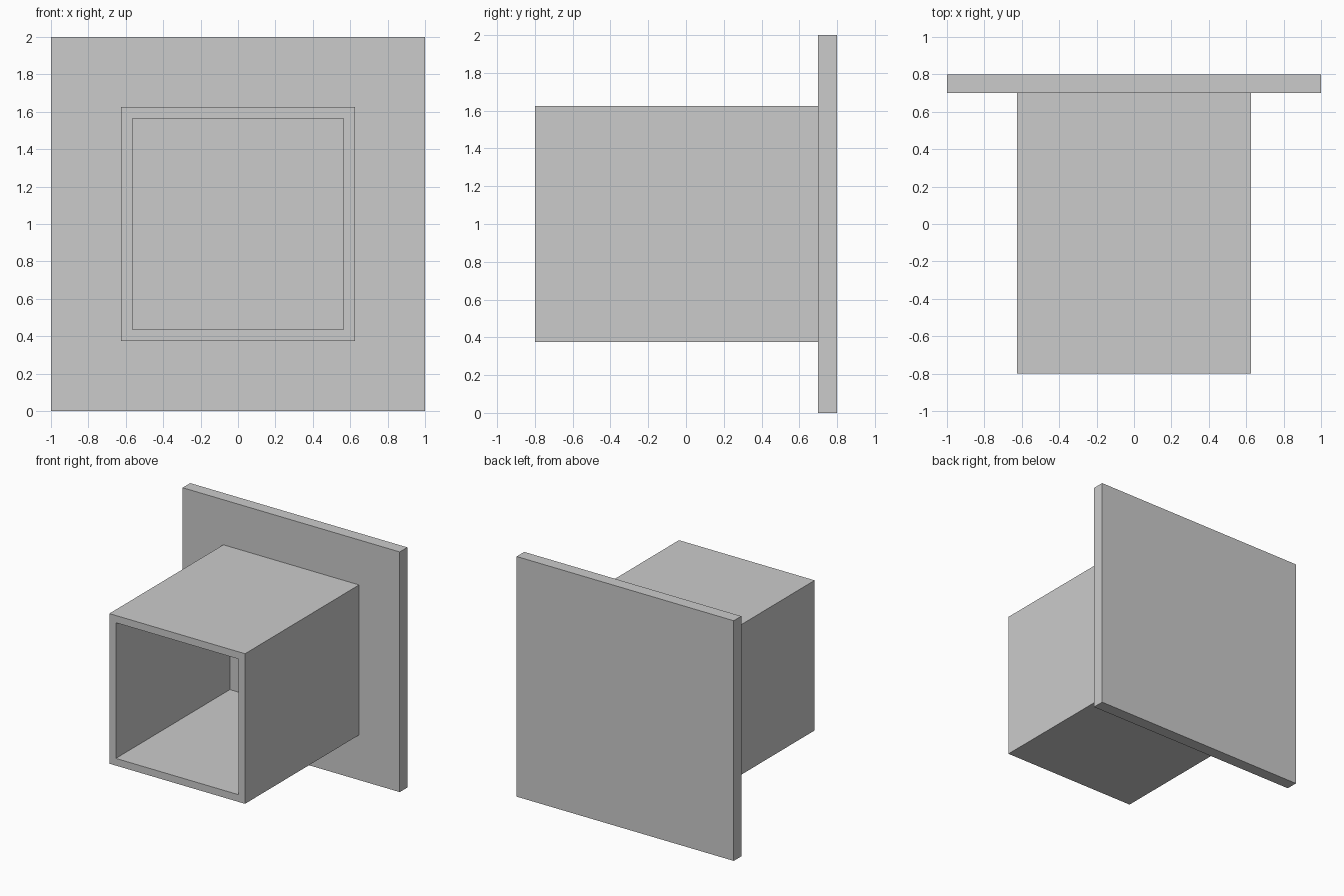
import bpy
import bmesh

if "Cube" in bpy.data.objects:
    bpy.data.objects.remove(bpy.data.objects["Cube"])

CENTRE_Z = 1.0


def finish(name, bm):
    bmesh.ops.recalc_face_normals(bm, faces=bm.faces)
    mesh = bpy.data.meshes.new(name)
    bm.to_mesh(mesh)
    bm.free()
    obj = bpy.data.objects.new(name, mesh)
    bpy.context.collection.objects.link(obj)
    return obj


def square_loop(bm, half, y):
    corners = [(-1, -1), (1, -1), (1, 1), (-1, 1)]
    return [bm.verts.new((sx * half, y, CENTRE_Z + sz * half)) for sx, sz in corners]


# Back plate: flat square slab
bm = bmesh.new()
bmesh.ops.create_cube(bm, size=1)
bmesh.ops.scale(bm, vec=(2, 0.1, 2), verts=bm.verts)
bmesh.ops.translate(bm, vec=(0, 0.75, CENTRE_Z), verts=bm.verts)
finish("back_plate", bm)

# Square tube: outer wall, front rim, inner wall and back rim against the plate
bm = bmesh.new()
loops = [square_loop(bm, half, y) for half, y in
         [(0.625, 0.7), (0.625, -0.8), (0.565, -0.8), (0.565, 0.7)]]
for i, a in enumerate(loops):
    b = loops[(i + 1) % 4]
    for j in range(4):
        k = (j + 1) % 4
        bm.faces.new((a[j], a[k], b[k], b[j]))
finish("square_tube", bm)
